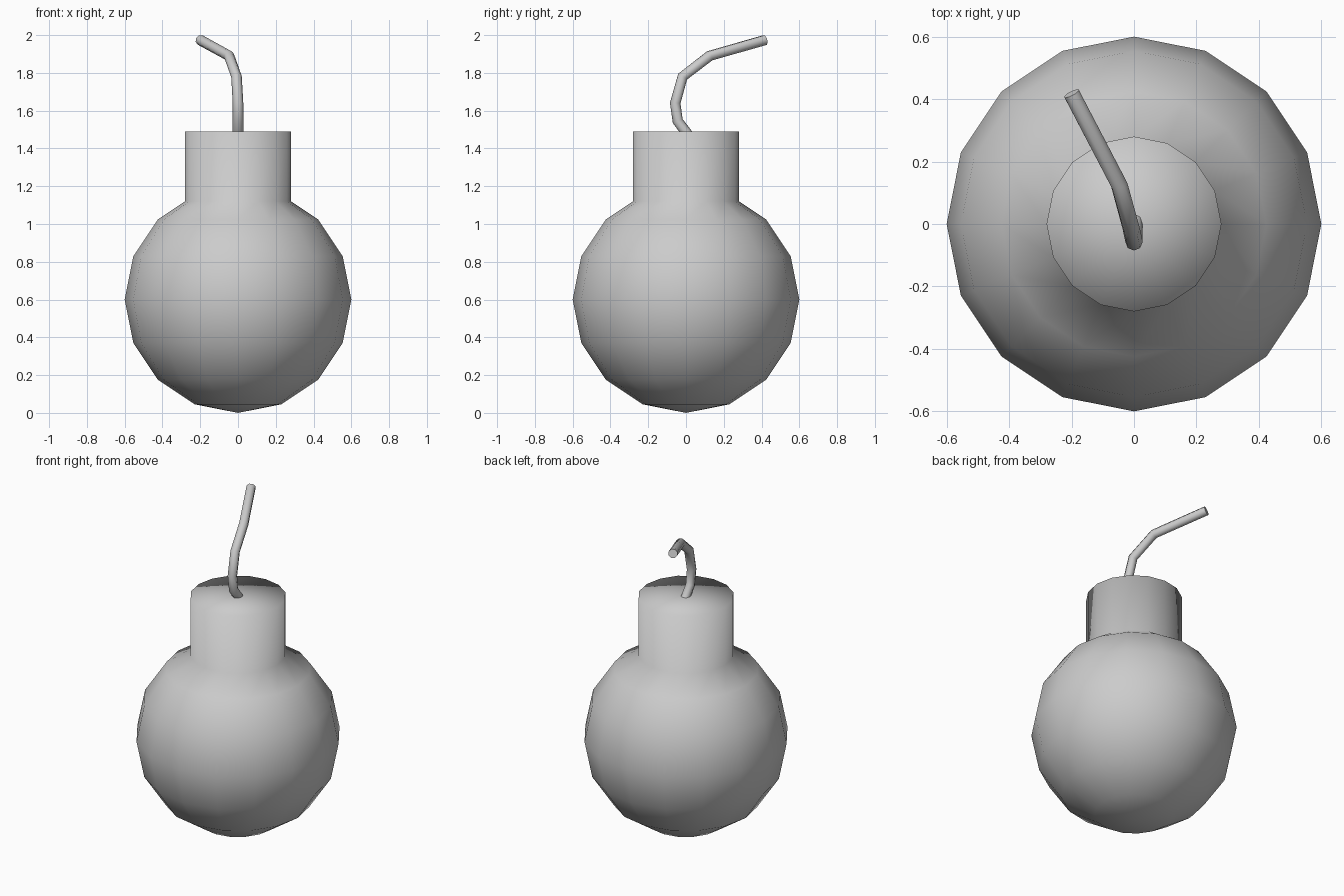
import bpy, bmesh, math
from math import sin, cos, pi

if "Cube" in bpy.data.objects:
    bpy.data.objects.remove(bpy.data.objects["Cube"])

SIDES = 16


def lathe(name, profile, sides):
    """Closed solid of revolution about z; the first and last points are poles."""
    bm = bmesh.new()
    bottom = bm.verts.new((0, 0, profile[0][1]))
    top = bm.verts.new((0, 0, profile[-1][1]))
    rings = [[bm.verts.new((r * cos(2 * pi * i / sides), r * sin(2 * pi * i / sides), z))
              for i in range(sides)] for r, z in profile[1:-1]]
    for i in range(sides):
        j = (i + 1) % sides
        bm.faces.new((bottom, rings[0][j], rings[0][i]))
        for a, b in zip(rings, rings[1:]):
            bm.faces.new((a[i], a[j], b[j], b[i]))
        bm.faces.new((rings[-1][i], rings[-1][j], top))
    for f in bm.faces:
        f.smooth = True
    mesh = bpy.data.meshes.new(name)
    bm.to_mesh(mesh)
    bm.free()
    obj = bpy.data.objects.new(name, mesh)
    bpy.context.collection.objects.link(obj)
    return obj


# Round body running straight into the cylindrical neck, smooth all over
R = 0.6
profile = [(R * sin(k * pi / 8), R - R * cos(k * pi / 8)) for k in range(7)]
profile += [(0.28, 1.12), (0.28, 1.49), (0, 1.49)]
lathe("body", profile, SIDES)

# Bent fuse swept along a short path
path = [(0, 0.03, 1.44), (0, 0.005, 1.48), (0, -0.044, 1.545), (0, -0.057, 1.64),
        (-0.008, -0.018, 1.78), (-0.047, 0.125, 1.89), (-0.2, 0.418, 1.974)]
curve = bpy.data.curves.new("fuse", 'CURVE')
curve.dimensions = '3D'
curve.bevel_depth = 0.028
curve.bevel_resolution = 2
curve.use_fill_caps = True
spline = curve.splines.new('POLY')
spline.points.add(len(path) - 1)
for point, co in zip(spline.points, path):
    point.co = (*co, 1)
fuse = bpy.data.objects.new("fuse", curve)
bpy.context.collection.objects.link(fuse)
bpy.context.view_layer.objects.active = fuse
fuse.select_set(True)
bpy.ops.object.convert(target='MESH')
bpy.ops.object.shade_smooth_by_angle(angle=math.radians(60))
